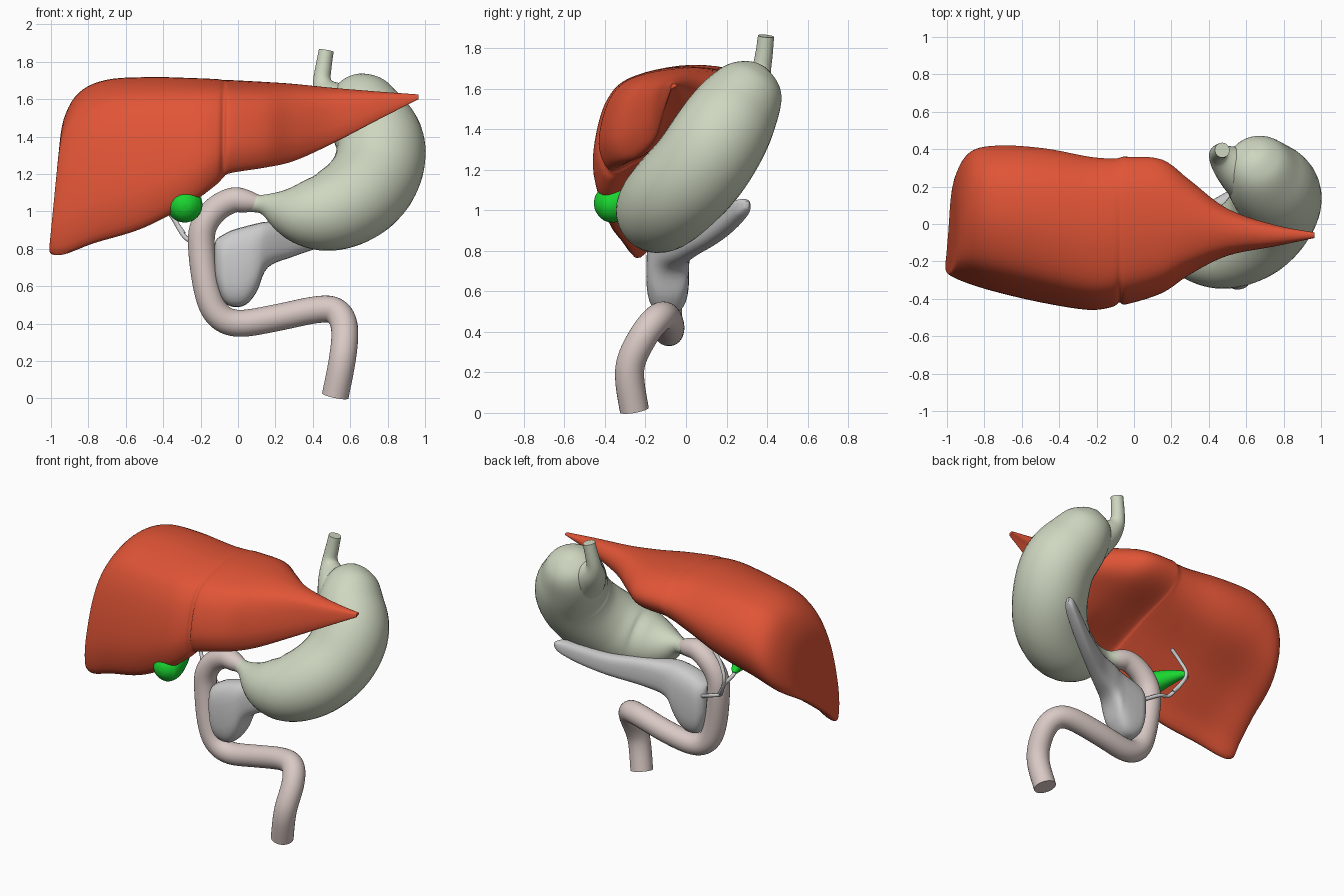
import bpy, math
from mathutils import Vector

if "Cube" in bpy.data.objects:
    bpy.data.objects.remove(bpy.data.objects["Cube"])


def spline(rows, n, closed=False):
    """Catmull-Rom interpolation through rows of equal length."""
    k = len(rows)
    get = (lambda i: rows[i % k]) if closed else (lambda i: rows[max(0, min(k - 1, i))])
    out = []
    for i in range(k if closed else k - 1):
        a, b, c, d = get(i - 1), get(i), get(i + 1), get(i + 2)
        for j in range(n):
            t = j / n
            out.append([0.5 * (2 * q + (r - p) * t + (2 * p - 5 * q + 4 * r - s) * t * t
                               + (3 * q - p - 3 * r + s) * t ** 3)
                        for p, q, r, s in zip(a, b, c, d)])
    if not closed:
        out.append(list(rows[-1]))
    return out


def relax(rows, passes):
    """Even out a path while keeping its ends."""
    for _ in range(passes):
        rows = [rows[0]] + [[(p + 2 * q + r) / 4 for p, q, r in zip(*rows[i - 1:i + 2])]
                            for i in range(1, len(rows) - 1)] + [rows[-1]]
    return rows


def material(name, rgb):
    m = bpy.data.materials.new(name)
    m.diffuse_color = (*rgb, 1)
    m.use_nodes = True
    m.node_tree.nodes["Principled BSDF"].inputs["Base Color"].default_value = m.diffuse_color
    return m


def skin(name, rings, mat=None):
    """Join rings of points into a closed smooth surface."""
    n = len(rings[0])
    verts = [tuple(p) for r in rings for p in r]
    faces = [(i * n + j, i * n + (j + 1) % n, (i + 1) * n + (j + 1) % n, (i + 1) * n + j)
             for i in range(len(rings) - 1) for j in range(n)]
    faces += [tuple(reversed(range(n))), tuple(range(len(verts) - n, len(verts)))]
    me = bpy.data.meshes.new(name)
    me.from_pydata(verts, [], faces)
    ob = bpy.data.objects.new(name, me)
    bpy.context.collection.objects.link(ob)
    if mat:
        me.materials.append(mat)
    bpy.ops.object.select_all(action='DESELECT')
    ob.select_set(True)
    bpy.context.view_layer.objects.active = ob
    bpy.ops.object.mode_set(mode='EDIT')
    bpy.ops.mesh.select_all(action='SELECT')
    bpy.ops.mesh.normals_make_consistent(inside=False)
    bpy.ops.object.mode_set(mode='OBJECT')
    bpy.ops.object.shade_smooth_by_angle(angle=math.radians(50))
    return ob


def tube(name, rows, mat=None, sides=28, passes=2):
    """Sweep a circle along rows of (x, y, z, radius)."""
    rows = relax(spline(rows, 6), passes)
    pts = [Vector(r[:3]) for r in rows]
    normal, rings = Vector((0.3, 1, 0.2)), []
    for i, p in enumerate(pts):
        t = (pts[min(i + 1, len(pts) - 1)] - pts[max(i - 1, 0)]).normalized()
        normal = (normal - t * normal.dot(t)).normalized()
        side = t.cross(normal)
        rad = max(rows[i][3], 0.004)
        rings.append([p + rad * (math.cos(a) * normal + math.sin(a) * side)
                      for a in (2 * math.pi * j / sides for j in range(sides))])
    return skin(name, rings, mat)


red = material("liver_red", (0.75, 0.09, 0.037))
pale = material("stomach_green", (0.62, 0.68, 0.53))
pink = material("intestine_pink", (0.69, 0.58, 0.55))
green = material("gallbladder_green", (0.01, 0.68, 0.03))

# Liver: one section outline scaled at stations (x, front, back, bottom, top)
outline = [(.08, 0), (.005, .2), (.02, .48), (.09, .75), (.22, .91), (.5, 1), (.8, .97),
           (.97, .82), (1, .64), (.88, .46), (.55, .29), (.25, .11)]
outline = spline(outline, 5, closed=True)
stations = [(-.98, -.26, .08, .82, 1.30), (-.97, -.275, .25, .775, 1.49),
            (-.90, -.31, .38, .77, 1.63), (-.75, -.36, .415, .83, 1.70),
            (-.50, -.42, .40, .91, 1.715), (-.25, -.46, .355, 1.045, 1.71),
            (-.12, -.445, .345, 1.14, 1.705), (-.08, -.42, .35, 1.18, 1.70),
            (-.04, -.43, .355, 1.205, 1.70), (.15, -.37, .34, 1.235, 1.69),
            (.30, -.27, .23, 1.27, 1.68), (.50, -.17, .08, 1.36, 1.66),
            (.75, -.12, -.005, 1.49, 1.64), (.965, -.075, -.045, 1.60, 1.625)]
rings = []
for x, yf, yb, zb, zt in spline(stations, 5):
    ring = []
    for u, v in outline:
        z = zb + v * (zt - zb)
        ring.append((x + 0.1 * (z - 1.1) * max(0, -x), yf + u * (yb - yf), z))
    rings.append(ring)
skin("liver", rings, red)

# Stomach with narrow outlet
tube("stomach", [(.63, .39, 1.705, .01), (.635, .375, 1.685, .09), (.65, .335, 1.625, .165),
                 (.695, .25, 1.50, .215), (.765, .165, 1.36, .238), (.74, .06, 1.20, .24),
                 (.64, -.06, 1.075, .235), (.49, -.135, 1.00, .216), (.35, -.15, .99, .178),
                 (.25, -.145, 1.005, .125), (.17, -.13, 1.03, .07), (.12, -.115, 1.04, .048),
                 (.07, -.1, 1.045, .05)], pale, 36, 4)

# Esophagus widening into the stomach
tube("esophagus", [(.472, .395, 1.86, .04), (.457, .385, 1.77, .043), (.45, .37, 1.69, .05),
                   (.485, .34, 1.625, .085), (.56, .29, 1.56, .13), (.64, .25, 1.5, .17)], pale)

# Duodenum and start of the small intestine
tube("duodenum", [(.10, -.11, 1.045, .045), (.04, -.1, 1.055, .062), (-.03, -.09, 1.06, .068),
                  (-.12, -.08, 1.01, .07), (-.185, -.08, .92, .072), (-.195, -.08, .80, .072),
                  (-.165, -.09, .58, .072), (-.11, -.09, .45, .072), (0, -.085, .40, .072),
                  (.20, -.08, .43, .072), (.42, -.10, .475, .072), (.525, -.14, .465, .072),
                  (.57, -.21, .38, .072), (.56, -.28, .22, .072), (.52, -.255, .014, .072)], pink)

# Pancreas: rounded sections at (x, y centre, y half, bottom, top)
rings = []
for x, y, hy, zb, zt in spline([(-.125, -.09, .03, .70, .82), (-.115, -.09, .07, .62, .85),
                                (-.08, -.09, .10, .525, .875), (-.03, -.09, .105, .49, .90),
                                (.04, -.09, .105, .50, .92), (.10, -.085, .10, .57, .935),
                                (.16, -.065, .09, .70, .945), (.30, 0, .065, .76, .95),
                                (.50, .12, .055, .83, .97), (.65, .21, .05, .90, 1.02),
                                (.76, .275, .04, .97, 1.055), (.80, .30, .012, 1.01, 1.045)], 5):
    ring = []
    for j in range(28):
        c, s = math.cos(math.tau * j / 28), math.sin(math.tau * j / 28)
        ring.append((x, y + hy * math.copysign(abs(c) ** .7, c),
                     (zb + zt) / 2 + (zt - zb) / 2 * math.copysign(abs(s) ** .7, s)))
    rings.append(ring)
skin("pancreas", rings)

# Gallbladder, tucked under the liver
tube("gallbladder", [(-.285, -.455, 1.035, .006), (-.285, -.445, 1.035, .042),
                     (-.285, -.415, 1.035, .077), (-.285, -.36, 1.035, .095),
                     (-.305, -.25, 1.05, .085), (-.345, -.12, 1.06, .058),
                     (-.385, .0, 1.055, .028), (-.4, .04, 1.046, .012)], green, 28, 0)

# Bile ducts
ducts = {
    "cystic_duct": [(-.395, .02, 1.05), (-.395, .05, 1.03), (-.35, .08, .97), (-.31, .05, .90),
                    (-.27, .01, .85), (-.20, .02, .83), (-.10, -.03, .78)],
    "hepatic_duct": [(-.26, .06, 1.17), (-.32, .07, 1.10), (-.36, .09, 1.0), (-.29, .04, .88)],
}
for name, pts in ducts.items():
    tube(name, [(*p, .012) for p in pts], None, 12)
